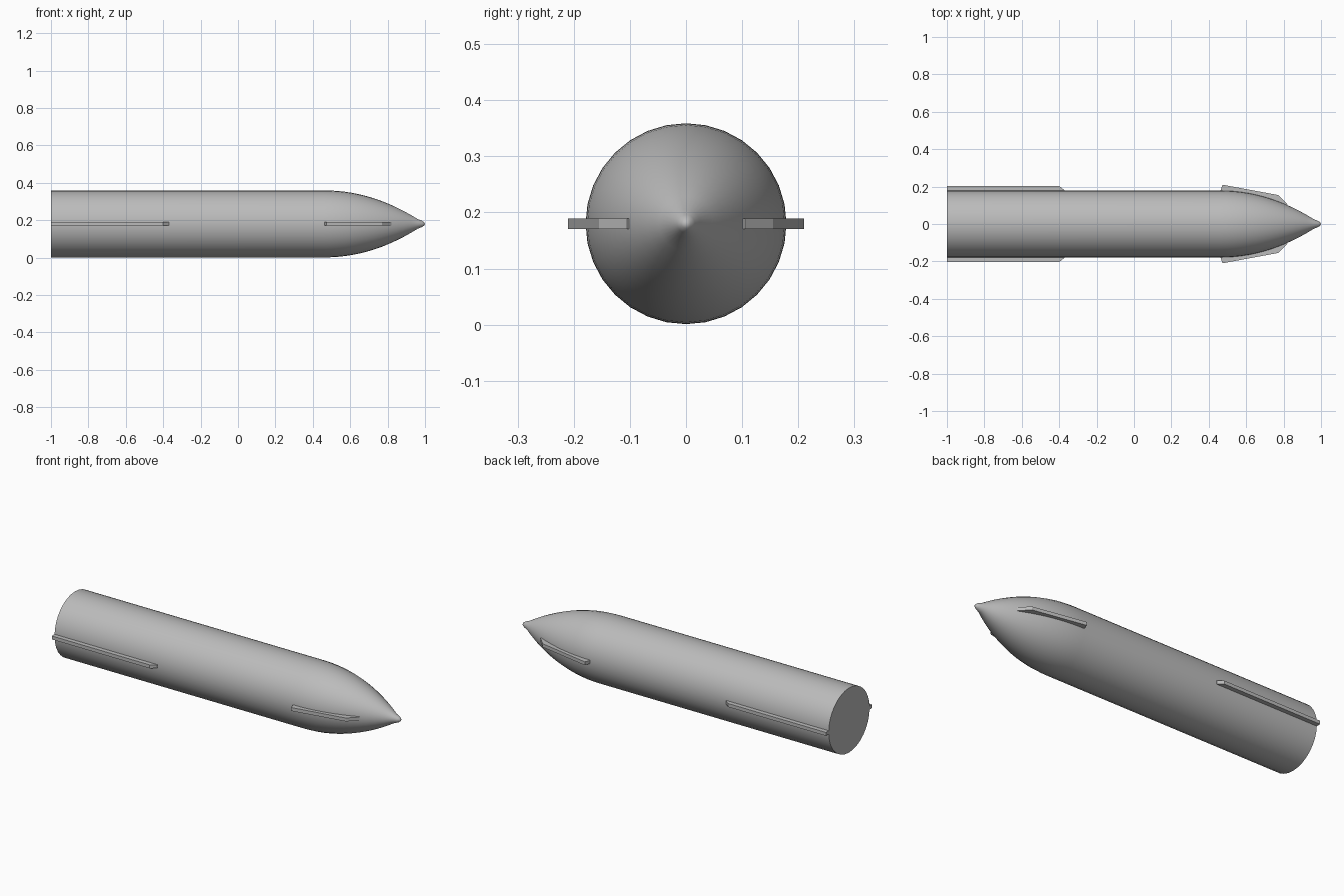
import bpy
import bmesh
import math
from mathutils import Vector

cube = bpy.data.objects.get("Cube")
if cube:
    bpy.data.objects.remove(cube, do_unlink=True)

RADIUS = 0.179
AXIS_Z = 0.18
NOSE_START = 0.46
NOSE_LENGTH = 0.54
SIDES = 32

grey = bpy.data.materials.new("grey metal")
grey.use_nodes = True
grey.diffuse_color = (0.5, 0.5, 0.5, 1)
grey.node_tree.nodes["Principled BSDF"].inputs["Base Color"].default_value = (0.5, 0.5, 0.5, 1)


def finish(bm, name):
    bmesh.ops.recalc_face_normals(bm, faces=bm.faces[:])
    mesh = bpy.data.meshes.new(name)
    bm.to_mesh(mesh)
    bm.free()
    mesh.materials.append(grey)
    obj = bpy.data.objects.new(name, mesh)
    bpy.context.collection.objects.link(obj)
    obj.location.z = AXIS_Z
    return obj


# Body: straight tube with a closed tail and a curved, blunt-tipped nose
profile = [(-1, 0), (-1, RADIUS)]
for i in range(14):
    t = i / 14
    profile.append((NOSE_START + NOSE_LENGTH * t, RADIUS * (1 - t ** 2.05)))
profile += [(0.985, 0.016), (0.996, 0.008), (1, 0)]

bm = bmesh.new()
points = [bm.verts.new((x, 0, r)) for x, r in profile]
edges = [bm.edges.new(pair) for pair in zip(points, points[1:])]
bmesh.ops.spin(bm, geom=points + edges, cent=(0, 0, 0), axis=(1, 0, 0),
               angle=math.tau, steps=SIDES)
bmesh.ops.remove_doubles(bm, verts=bm.verts[:], dist=0.0001)
body = finish(bm, "body")
bpy.ops.object.select_all(action="DESELECT")
body.select_set(True)
bpy.context.view_layer.objects.active = body
bpy.ops.object.shade_smooth_by_angle(angle=math.radians(35))


# Fins: flat plates cut from a plan outline, one on each side
def fin(name, outline, side, thickness=0.019):
    bm = bmesh.new()
    face = bm.faces.new([bm.verts.new((x, side * y, -thickness / 2)) for x, y in outline])
    extruded = bmesh.ops.extrude_face_region(bm, geom=[face])["geom"]
    verts = [v for v in extruded if isinstance(v, bmesh.types.BMVert)]
    bmesh.ops.translate(bm, verts=verts, vec=Vector((0, 0, thickness)))
    return finish(bm, name)


REAR = [(-1, 0.15), (-1, 0.203), (-0.4, 0.203), (-0.37, 0.18), (-0.37, 0.15)]
NOSE = [(0.463, 0.15), (0.463, 0.18), (0.473, 0.21), (0.77, 0.155), (0.82, 0.105), (0.8, 0.08)]
for label, side in (("front", -1), ("back", 1)):
    fin(label + "_tail_fin", REAR, side)
    fin(label + "_nose_fin", NOSE, side)
